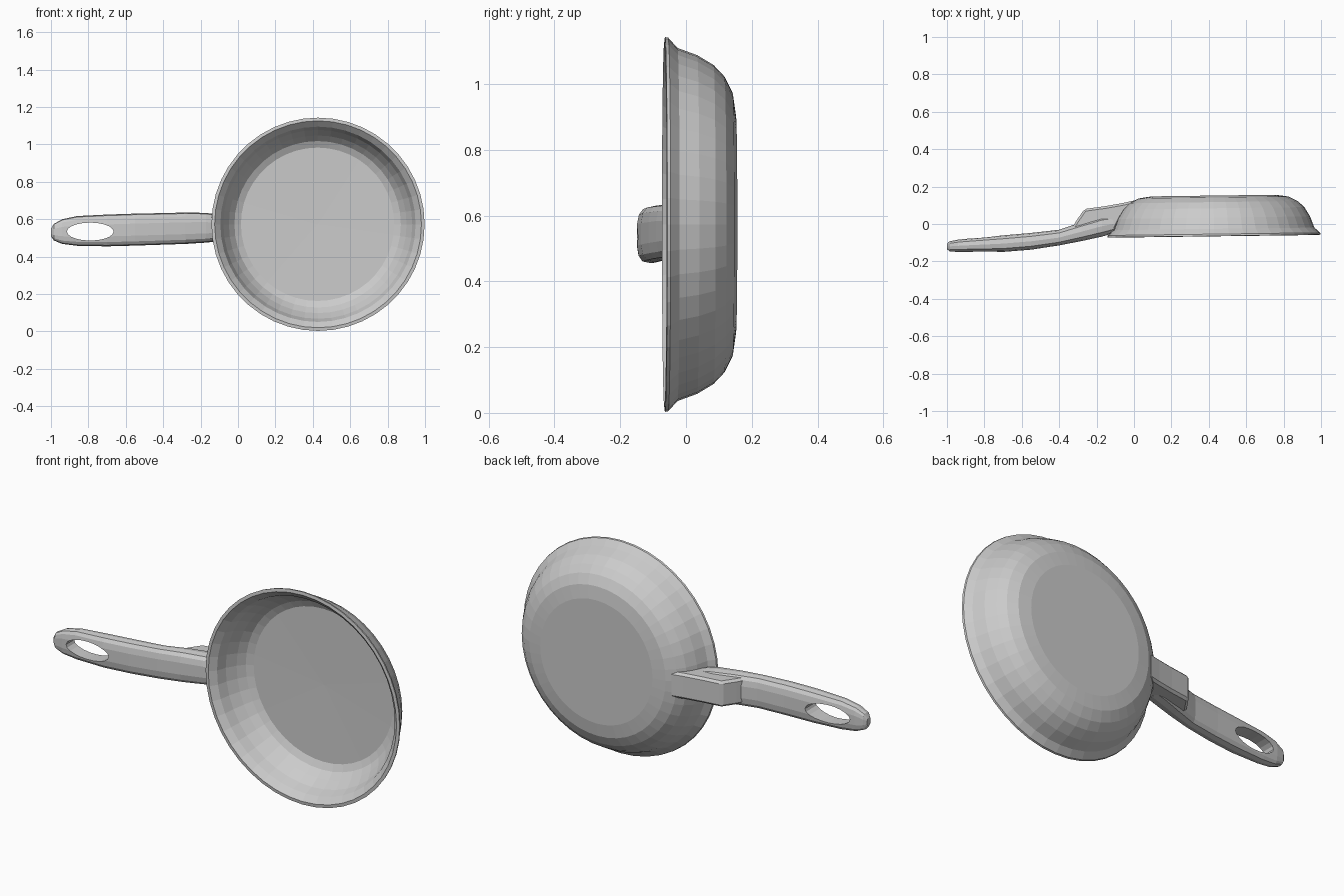
import bpy, bmesh, math
from mathutils import Vector, Matrix

if "Cube" in bpy.data.objects:
    bpy.data.objects.remove(bpy.data.objects["Cube"])


def finish(name, bm):
    bmesh.ops.remove_doubles(bm, verts=bm.verts, dist=0.0005)
    bmesh.ops.recalc_face_normals(bm, faces=bm.faces)
    mesh = bpy.data.meshes.new(name)
    bm.to_mesh(mesh)
    bm.free()
    obj = bpy.data.objects.new(name, mesh)
    bpy.context.collection.objects.link(obj)
    return obj


def apply_modifiers(obj):
    bpy.context.view_layer.update()
    graph = bpy.context.evaluated_depsgraph_get()
    mesh = bpy.data.meshes.new_from_object(obj.evaluated_get(graph))
    obj.modifiers.clear()
    obj.data = mesh


def prism(name, outline, axis, depth):
    """Extrude a closed outline along an axis."""
    bm = bmesh.new()
    face = bm.faces.new([bm.verts.new(p) for p in outline])
    ext = bmesh.ops.extrude_face_region(bm, geom=[face])
    moved = [v for v in ext["geom"] if isinstance(v, bmesh.types.BMVert)]
    bmesh.ops.translate(bm, verts=moved, vec=Vector(axis) * depth)
    return finish(name, bm)


# Pan: a closed (radius, depth) profile turned about the y axis
profile = [
    (0, .148), (.33, .148), (.40, .138), (.45, .113), (.485, .08),
    (.515, .03), (.537, -.03), (.568, -.058), (.57, -.068), (.553, -.07),
    (.522, -.04), (.505, .01), (.475, .06), (.445, .095), (.41, .112), (0, .118),
]
bm = bmesh.new()
verts = [bm.verts.new((r, y, 0)) for r, y in profile]
edges = [bm.edges.new(pair) for pair in zip(verts, verts[1:])]
bmesh.ops.spin(bm, geom=verts + edges, cent=(0, 0, 0), axis=(0, 1, 0),
               angle=math.tau, steps=44, use_duplicate=False)
pan = finish("pan", bm)
pan.data.transform(Matrix.Translation((.427, .004, .573)) @ Matrix.Rotation(.013, 4, "Z"))

# Handle grip: rounded sections lofted along x (x, y low, y high, z low, z high)
sections = [
    (-1.0, -.135, -.105, .51, .55),
    (-.985, -.147, -.092, .487, .575),
    (-.94, -.15, -.083, .468, .60),
    (-.86, -.15, -.075, .458, .617),
    (-.70, -.15, -.06, .455, .625),
    (-.55, -.138, -.047, .459, .63),
    (-.40, -.115, -.03, .464, .633),
    (-.28, -.092, .01, .468, .636),
    (-.17, -.068, .045, .475, .634),
    (-.11, -.05, .05, .482, .625),
]
SIDES = 14


def squash(t):
    return math.copysign(abs(t) ** .65, t)


bm = bmesh.new()
rings = []
for x, y0, y1, z0, z1 in sections:
    ring = []
    for i in range(SIDES):
        a = math.tau * i / SIDES
        ring.append(bm.verts.new((x, (y0 + y1) / 2 + squash(math.sin(a)) * (y1 - y0) / 2,
                                  (z0 + z1) / 2 + squash(math.cos(a)) * (z1 - z0) / 2)))
    rings.append(ring)
for a, b in zip(rings, rings[1:]):
    for i in range(SIDES):
        j = (i + 1) % SIDES
        bm.faces.new((a[i], a[j], b[j], b[i]))
bm.faces.new(rings[0])
bm.faces.new(rings[-1])
grip = finish("handle_grip", bm)

# Hanging hole through the end of the grip
oval = [(-.79 + .125 * math.cos(math.tau * i / 20), -.3,
         .534 + .048 * math.sin(math.tau * i / 20)) for i in range(20)]
cutter = prism("hole_cutter", oval, (0, 1, 0), .5)
cutter.hide_render = True
cut = grip.modifiers.new("hanging_hole", "BOOLEAN")
cut.operation = "DIFFERENCE"
cut.solver = "EXACT"
cut.object = cutter
apply_modifiers(grip)
bpy.data.objects.remove(cutter)

# Bracket joining the grip to the back of the pan wall
side = [(-.35, -.05), (-.31, .015), (-.265, .08), (-.15, .096), (-.06, .112),
        (.01, .128), (-.025, .09), (-.065, .04), (-.095, -.02), (-.13, -.05), (-.28, -.08)]
bracket = prism("handle_bracket", [(x, y, .485) for x, y in side], (0, 0, 1), .137)
bevel = bracket.modifiers.new("soft_edges", "BEVEL")
bevel.width = .012
bevel.segments = 1
bevel.limit_method = "ANGLE"
apply_modifiers(bracket)
